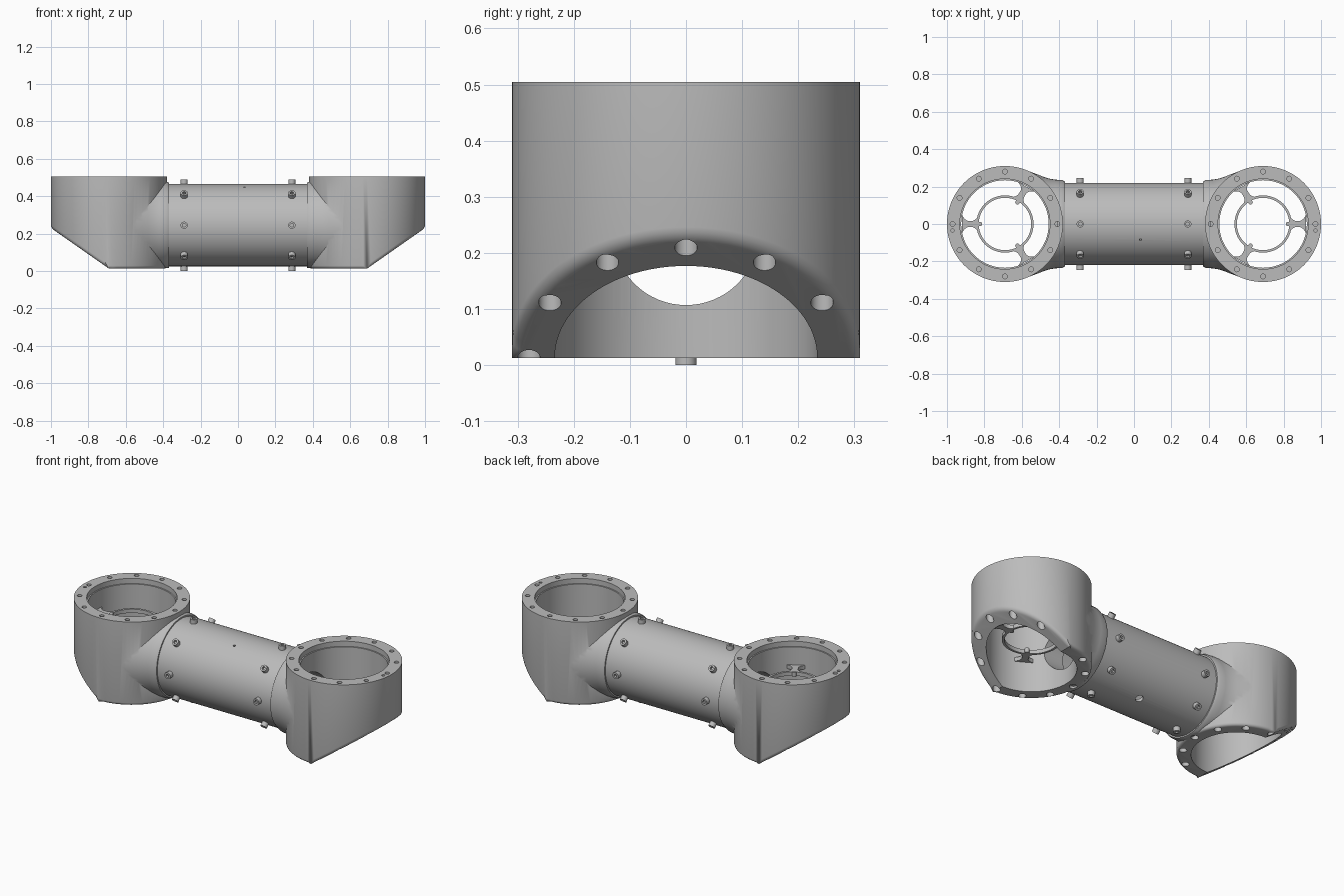
import bpy, bmesh, math
from mathutils import Vector, Matrix

cube = bpy.data.objects.get("Cube")
if cube:
    bpy.data.objects.remove(cube)

grey = bpy.data.materials.new("machined_grey")
grey.use_nodes = True
grey.diffuse_color = (0.5, 0.5, 0.5, 1)
grey.node_tree.nodes["Principled BSDF"].inputs["Base Color"].default_value = (0.5, 0.5, 0.5, 1)

CX, R, BORE = 0.69, 0.31, 0.234      # housing centre, outer and bore radius
Z0, Z1, AXIS = 0.013, 0.505, 0.245   # housing bottom, top and tube height
BOLT_CIRCLE = 0.28


def cyl(bm, r, a, b, seg=64):
    """Cylinder between two points."""
    a, b = Vector(a), Vector(b)
    turn = (b - a).to_track_quat('Z', 'Y').to_matrix().to_4x4()
    return bmesh.ops.create_cone(bm, cap_ends=True, segments=seg, radius1=r, radius2=r,
                                 depth=(b - a).length,
                                 matrix=Matrix.Translation((a + b) / 2) @ turn)


def finish(bm, name):
    bmesh.ops.recalc_face_normals(bm, faces=bm.faces[:])
    mesh = bpy.data.meshes.new(name)
    bm.to_mesh(mesh)
    bm.free()
    mesh.materials.append(grey)
    ob = bpy.data.objects.new(name, mesh)
    bpy.context.collection.objects.link(ob)
    return ob


def activate(ob):
    bpy.ops.object.select_all(action='DESELECT')
    ob.select_set(True)
    bpy.context.view_layer.objects.active = ob


def boolean(ob, bm, op='DIFFERENCE'):
    """Apply a boolean with a temporary helper solid."""
    helper = finish(bm, "helper")
    helper.hide_render = True
    mod = ob.modifiers.new("cut", 'BOOLEAN')
    mod.operation, mod.object, mod.solver = op, helper, 'EXACT'
    activate(ob)
    bpy.ops.object.modifier_apply(modifier=mod.name)
    bpy.data.objects.remove(helper)


def cut(ob, r, a, b, seg=64):
    bm = bmesh.new()
    cyl(bm, r, a, b, seg)
    boolean(ob, bm)


def smooth(ob, angle=32):
    activate(ob)
    bpy.ops.object.shade_smooth_by_angle(angle=math.radians(angle))


def clip(bm, point, normal):
    """Remove everything beyond a plane and cap the cut."""
    res = bmesh.ops.bisect_plane(bm, geom=bm.verts[:] + bm.edges[:] + bm.faces[:],
                                 plane_co=point, plane_no=normal, clear_outer=True)
    edges = [e for e in res["geom_cut"] if isinstance(e, bmesh.types.BMEdge)]
    bmesh.ops.contextual_create(bm, geom=edges)


def slope_z(x):
    """Height of the underside at a distance from the housing centre."""
    return Z0 + max(0, x) * 0.7


def housing(side, name):
    # Upright drum with a sloped outer underside and a softened lower edge
    bm = bmesh.new()
    cyl(bm, R, (side * CX, 0, Z0), (side * CX, 0, Z1), 96)
    clip(bm, (side * CX, 0, Z0), (side * 0.7, 0, -1))
    bmesh.ops.recalc_face_normals(bm, faces=bm.faces[:])
    low = [e for e in bm.edges if len(e.link_faces) == 2
           and sorted(f.normal.z < -0.3 for f in e.link_faces) == [False, True]]
    bmesh.ops.bevel(bm, geom=low, offset=0.016, segments=3, profile=0.5, affect='EDGES')
    ob = finish(bm, name)

    # Flared collar joining the drum to the tube
    profile = [(0.37, 0), (0.37, 0.228), (0.385, 0.235), (0.42, 0.237), (0.45, 0.242),
               (0.48, 0.251), (0.51, 0.263), (0.54, 0.274), (0.57, 0.285), (0.6, 0.293), (0.6, 0)]
    bm = bmesh.new()
    verts = [bm.verts.new((side * x, 0, AXIS + r)) for x, r in profile]
    edges = [bm.edges.new(p) for p in zip(verts, verts[1:])]
    bmesh.ops.spin(bm, geom=verts + edges, cent=(0, 0, AXIS), axis=(1, 0, 0),
                   angle=math.tau, steps=80, use_duplicate=False)
    bmesh.ops.remove_doubles(bm, verts=bm.verts[:], dist=0.0005)
    clip(bm, (0, 0, Z1 - 0.002), (0, 0, 1))
    clip(bm, (0, 0, Z0 + 0.002), (0, 0, -1))
    boolean(ob, bm, 'UNION')

    # Bore, shallow counterbore and cable port towards the tube
    cut(ob, BORE, (side * CX, 0, -0.2), (side * CX, 0, 0.8), 96)
    cut(ob, BORE + 0.007, (side * CX, 0, Z1 - 0.03), (side * CX, 0, 0.8), 96)
    cut(ob, 0.13, (side * 0.3, 0, AXIS - 0.008), (side * CX, 0, AXIS - 0.008))

    # Screw holes in the top flange and larger ones in the underside
    bm = bmesh.new()
    for i in range(12):
        a = math.radians(30 * i)
        dx, y = BOLT_CIRCLE * math.cos(a), BOLT_CIRCLE * math.sin(a)
        x = side * (CX + dx)
        cyl(bm, 0.013, (x, y, Z1 - 0.05), (x, y, Z1 + 0.1), 20)
        cyl(bm, 0.02, (x, y, -0.1), (x, y, slope_z(dx) + 0.06), 24)
    pin = side * (CX + BOLT_CIRCLE)
    cyl(bm, 0.009, (pin, -0.035, Z1 - 0.04), (pin, -0.035, Z1 + 0.1), 16)
    boolean(ob, bm)
    smooth(ob)


def ring_frame(side, z, name):
    # Thin centre ring held by three flared spokes
    t = 0.011
    bm = bmesh.new()
    cyl(bm, 0.153, (side * CX, 0, z - t), (side * CX, 0, z + t))
    ob = finish(bm, name)
    cut(ob, 0.14, (side * CX, 0, z - 0.1), (side * CX, 0, z + 0.1))
    half = [(0.147, 0.034), (0.158, 0.024), (0.172, 0.017), (0.2, 0.017),
            (0.215, 0.026), (0.225, 0.042), (0.23, 0.05)]
    outline = half + [(r, -w) for r, w in reversed(half)]
    bm = bmesh.new()
    bm.from_mesh(ob.data)
    for i in range(3):
        a = math.tau * i / 3
        c, s = math.cos(a), math.sin(a)
        face = bm.faces.new([bm.verts.new((side * (CX + r * c - w * s), r * s + w * c, z - t))
                             for r, w in outline])
        ext = bmesh.ops.extrude_face_region(bm, geom=[face], use_keep_orig=True)
        top = [v for v in ext["geom"] if isinstance(v, bmesh.types.BMVert)]
        bmesh.ops.translate(bm, verts=top, vec=(0, 0, 2 * t))
        # Small screw boss on the inside of the ring
        x, y = side * (CX + 0.134 * c), 0.134 * s
        cyl(bm, 0.012, (x, y, z - t), (x, y, z + t + 0.004), 20)
    bmesh.ops.recalc_face_normals(bm, faces=bm.faces[:])
    bm.to_mesh(ob.data)
    bm.free()
    smooth(ob)


for side, label, level in ((1, "left", 0.196), (-1, "right", 0.36)):
    housing(side, label + "_housing")
    ring_frame(side, level, label + "_ring_frame")

# Connecting tube, hollow, with a small vent above and a cable hole below
bm = bmesh.new()
cyl(bm, 0.22, (-0.41, 0, AXIS), (0.41, 0, AXIS), 80)
tube = finish(bm, "connecting_tube")
cut(tube, 0.2, (-0.5, 0, AXIS), (0.5, 0, AXIS), 80)
drill = Vector((0, -0.085, 0.205))
mid = Vector((0.035, 0, AXIS))
cut(tube, 0.006, mid + drill * 0.6, mid + drill * 1.3, 16)
cut(tube, 0.021, mid - drill * 0.6, mid - drill * 1.3, 24)
smooth(tube)

# Socket-head bolts around both ends of the tube
for side, label in ((1, "left"), (-1, "right")):
    heads, sockets = bmesh.new(), bmesh.new()
    for i in range(8):
        a = math.radians(45 * i)
        d = Vector((0, math.cos(a), math.sin(a)))
        p = Vector((side * 0.288, 0, AXIS))
        cyl(heads, 0.019, p + d * 0.205, p + d * 0.245, 24)
        cyl(sockets, 0.01, p + d * 0.231, p + d * 0.26, 6)
    bolts = finish(heads, label + "_tube_bolts")
    boolean(bolts, sockets)
    smooth(bolts)
